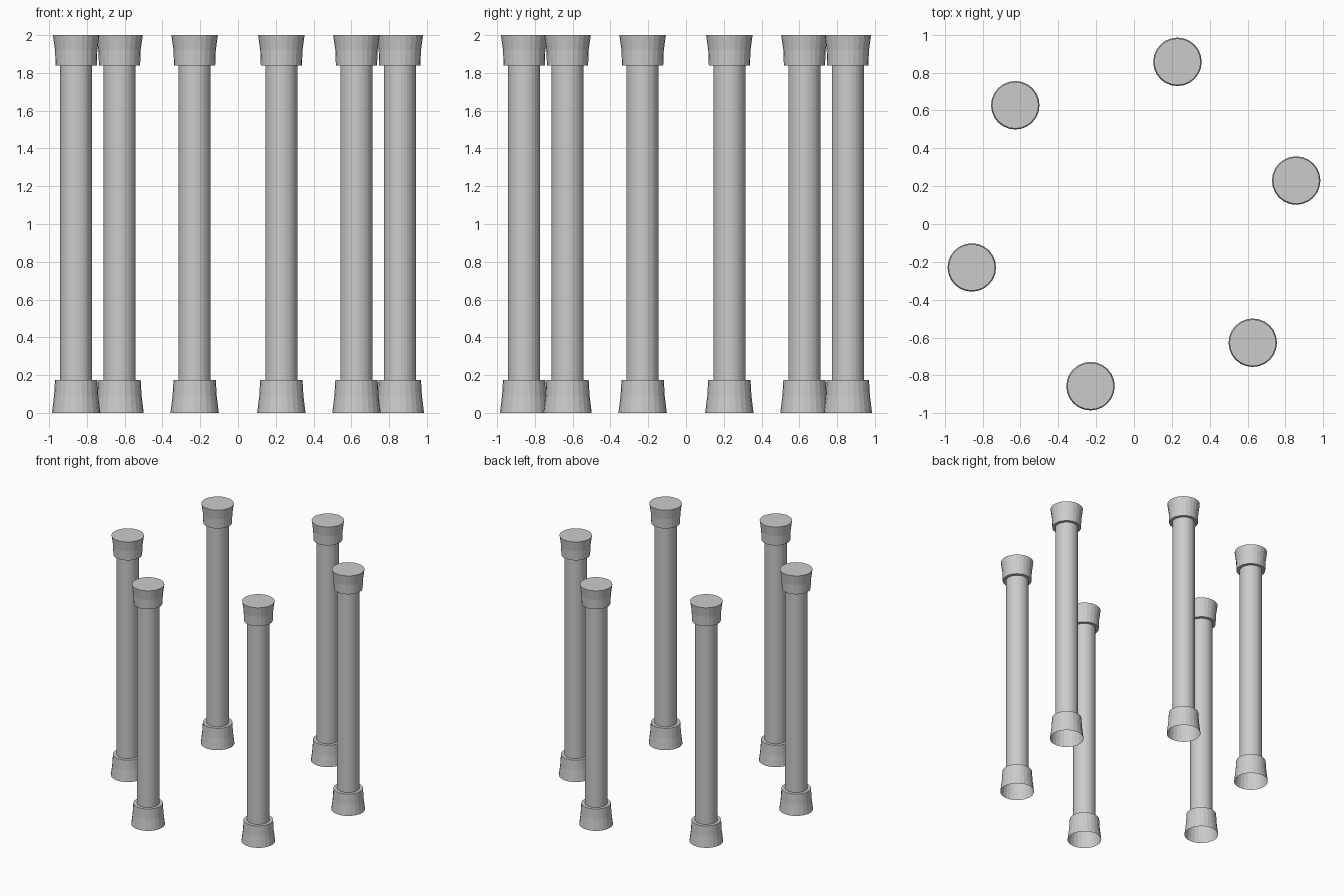
import bpy, bmesh
from math import cos, sin, pi, radians

cube = bpy.data.objects.get("Cube")
if cube:
    bpy.data.objects.remove(cube, do_unlink=True)

stone = bpy.data.materials.new("grey stone")
stone.use_nodes = True
colour = (0.6, 0.6, 0.6, 1)
stone.diffuse_color = colour
stone.node_tree.nodes["Principled BSDF"].inputs["Base Color"].default_value = colour

SHAFT_R = 0.085
COUNT = 6
RING_R = 0.887


def lathe(name, profile, sides, close_top=False):
    """Spin a (radius, height) profile, listed upwards, into a mesh."""
    bm = bmesh.new()
    rings = []
    for r, z in profile:
        rings.append([bm.verts.new((r * cos(2 * pi * i / sides),
                                    r * sin(2 * pi * i / sides), z))
                      for i in range(sides)])
    for low, high in zip(rings, rings[1:]):
        for i in range(sides):
            j = (i + 1) % sides
            bm.faces.new((low[i], low[j], high[j], high[i]))
    if close_top:
        bm.faces.new(rings[-1])
    mesh = bpy.data.meshes.new(name)
    bm.to_mesh(mesh)
    bm.free()
    mesh.materials.append(stone)
    return mesh


# Flared foot, open underneath, with a flat ledge round the shaft
base = lathe("base", [(0.128, 0), (0.117, 0.09), (0.112, 0.175),
                      (SHAFT_R, 0.175)], 24)
shaft = lathe("shaft", [(SHAFT_R, 0.175), (SHAFT_R, 1.84)], 32)
# Flared head with a closed top
capital = lathe("capital", [(SHAFT_R, 1.84), (0.109, 1.84), (0.112, 1.92),
                            (0.123, 2)], 24, close_top=True)

# Ring of columns
for k in range(COUNT):
    angle = radians(15) + 2 * pi * k / COUNT
    for mesh in (base, shaft, capital):
        part = bpy.data.objects.new(f"column_{k + 1}_{mesh.name}", mesh)
        part.location = (RING_R * cos(angle), RING_R * sin(angle), 0)
        part.rotation_euler.z = angle
        bpy.context.collection.objects.link(part)
